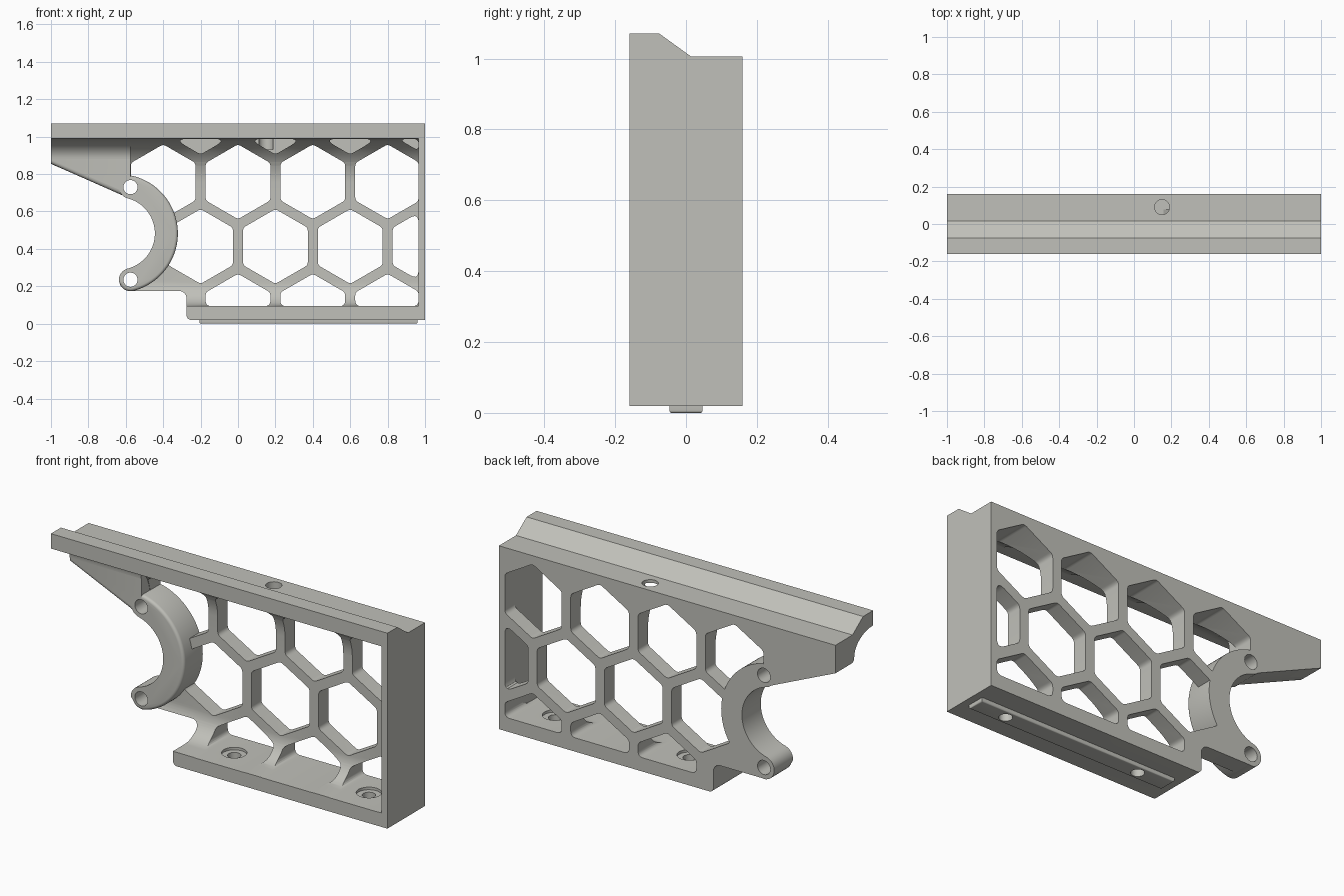
import bpy, bmesh, math
from mathutils import Vector

if "Cube" in bpy.data.objects:
    bpy.data.objects.remove(bpy.data.objects["Cube"])

grey = bpy.data.materials.new("warm grey")
grey.diffuse_color = (0.53, 0.53, 0.49, 1)
grey.use_nodes = True
grey.node_tree.nodes["Principled BSDF"].inputs["Base Color"].default_value = grey.diffuse_color


def arc(cx, cz, rx, rz, a0, a1, n=16):
    """Points on an elliptical arc, angles in degrees."""
    return [(cx + rx * math.cos(math.radians(a0 + (a1 - a0) * i / n)),
             cz + rz * math.sin(math.radians(a0 + (a1 - a0) * i / n))) for i in range(n + 1)]


def prism(name, pts, axis, a, b, bevel=None, size=0.02):
    """Extrude a 2D outline along an axis; bevel is a test on both edge ends."""
    place = {"x": lambda u, v, t: (t, u, v),
             "y": lambda u, v, t: (u, t, v),
             "z": lambda u, v, t: (u, v, t)}[axis]
    bm = bmesh.new()
    lo = [bm.verts.new(place(u, v, a)) for u, v in pts]
    hi = [bm.verts.new(place(u, v, b)) for u, v in pts]
    bm.faces.new(lo)
    bm.faces.new(hi)
    for i in range(len(pts)):
        j = (i + 1) % len(pts)
        bm.faces.new((lo[i], lo[j], hi[j], hi[i]))
    bmesh.ops.recalc_face_normals(bm, faces=bm.faces)
    if bevel:
        edges = [e for e in bm.edges if all(bevel(v.co) for v in e.verts)]
        bmesh.ops.bevel(bm, geom=edges, offset=size, segments=4, profile=0.5, affect="EDGES")
    me = bpy.data.meshes.new(name)
    bm.to_mesh(me)
    bm.free()
    me.materials.append(grey)
    ob = bpy.data.objects.new(name, me)
    bpy.context.collection.objects.link(ob)
    return ob


def cylinder(u, v, r, axis, a, b):
    return prism("cutter", arc(u, v, r, r, 0, 360, 32)[:-1], axis, a, b)


def cut(ob, cutters):
    """Subtract each cutter, then delete it."""
    bpy.context.view_layer.objects.active = ob
    for c in cutters:
        m = ob.modifiers.new("cut", "BOOLEAN")
        m.operation, m.solver, m.object = "DIFFERENCE", "EXACT", c
        bpy.ops.object.modifier_apply(modifier=m.name)
        bpy.data.objects.remove(c)


def clip(pts, axis, limit, sign):
    """Keep the part of a convex outline where sign * coordinate <= sign * limit."""
    out = []
    for p, q in zip(pts, pts[1:] + pts[:1]):
        dp, dq = sign * (p[axis] - limit), sign * (q[axis] - limit)
        if dp <= 0:
            out.append(p)
        if dp * dq < 0:
            t = dp / (dp - dq)
            out.append((p[0] + (q[0] - p[0]) * t, p[1] + (q[1] - p[1]) * t))
    return out


def rounded(pts, r, n=5):
    """Round every corner of an outline."""
    out = []
    for i, p in enumerate(pts):
        p = Vector(p)
        d0 = (Vector(pts[i - 1]) - p)
        d1 = (Vector(pts[(i + 1) % len(pts)]) - p)
        half = d0.angle(d1) / 2
        k = min(r / math.tan(half), 0.45 * d0.length, 0.45 * d1.length)
        a, b = p + d0.normalized() * k, p + d1.normalized() * k
        for j in range(n + 1):
            t = j / n
            out.append(tuple(a * (1 - t) ** 2 + p * 2 * t * (1 - t) + b * t * t))
    return out


def hex_cutter(cx, cz, depth):
    pts = [(cx + 0.2 * math.sin(math.radians(60 * i)), cz + 0.2 * math.cos(math.radians(60 * i)))
           for i in range(6)]
    pts = clip(clip(clip(pts, 0, 0.965, 1), 1, 0.988, 1), 1, 0.094, -1)
    return prism("cutter", rounded(pts, 0.03), "y", -0.4, depth)


CX, CZ = -0.6385, 0.4825          # clamp centre
BOSS_X, BOSS_DZ = -0.575, 0.2475  # clamp screw bosses


def boss_holes():
    return [cylinder(BOSS_X, CZ + s * BOSS_DZ, 0.038, "y", -0.4, 0.4) for s in (1, -1)]


# Main body: rail, thin web and base plate as one filleted cross-section
section = [(0.16, 0.02), (0.16, 1.005), (0.015, 1.005), (-0.075, 1.07), (-0.16, 1.07)]
section += arc(-0.16, 0.755, 0.235, 0.235, 90, 0)
section += arc(-0.06, 0.23, 0.135, 0.135, 0, -90)
section += [(-0.16, 0.095), (-0.16, 0.02)]
body = prism("honeycomb_body", section, "x", -1, 1)

# Open area at the lower left, following the arm, clamp and base end
void = [(-1.1, 0.898), (-0.575, 0.669)] + arc(CX, CZ, 0.305, 0.305, 78, -78, 40)
void += [(-0.575, 0.175)] + arc(-0.315, 0.135, 0.04, 0.04, 90, 0, 6)
void += arc(-0.25, 0.045, 0.025, 0.025, 180, 270, 5) + [(-0.25, -0.1), (-1.1, -0.1)]
cut(body, [prism("cutter", void, "y", -0.4, 0.4)])

# Honeycomb cells, then the blind row under the rail
cells = [(x, 0.759, 0.4) for x in (-0.4, 0, 0.4, 0.8)]
cells += [(x, 0.413, 0.4) for x in (-0.2, 0.2, 0.6, 1.0)]
cells += [(x, 0.067, 0.4) for x in (0, 0.4, 0.8)]
cells += [(x, 1.105, 0.078) for x in (-0.2, 0.2, 0.6, 1.0)]
cut(body, [hex_cutter(*c) for c in cells])

# Screw holes in the body
BASE_HOLES = (-0.022, 0.778)
cut(body, boss_holes() + [cylinder(0.15, 0.09, 0.04, "z", 0.93, 1.2)])
cut(body, [cylinder(x, 0, 0.062, "z", 0.08, 0.12) for x in BASE_HOLES])
cut(body, [cylinder(x, 0, 0.033, "z", -0.1, 0.12) for x in BASE_HOLES])

# Right end wall
prism("end_wall", [(0.965, -0.16), (1, -0.16), (1, 0.16), (0.965, 0.16)], "z", 0.02, 1.0)

# Left support arm with its fillet under the rail
arm = prism("support_arm", [(-1, 1.0), (-1, 0.855), (-0.59, 0.674), (-0.575, 0.70), (-0.575, 1.0)],
            "y", 0, 0.16, lambda c: c.y < 0.01 and c.z < 0.9 and c.x < -0.58)
cut(arm, boss_holes())
fillet = [(0.1, 0.995), (-0.16, 0.99)] + arc(-0.16, 0.88, 0.16, 0.11, 90, 0) + [(0.1, 0.88)]
prism("arm_fillet", fillet, "x", -1, -0.575)

# Curved clamp with round ends
A = math.degrees(math.atan2(BOSS_DZ, BOSS_X - CX))
ring = arc(CX, CZ, 0.317, 0.317, A, -A, 48)
ring += arc(BOSS_X, CZ - BOSS_DZ, 0.0615, 0.0615, -A, -A - 180, 14)[1:-1]
ring += arc(CX, CZ, 0.194, 0.194, -A, A, 40)
ring += arc(BOSS_X, CZ + BOSS_DZ, 0.0615, 0.0615, A + 180, A, 14)[1:-1]
clamp = prism("curved_clamp", ring, "y", 0, 0.16,
              lambda c: c.y < 0.01 and math.hypot(c.x - CX, c.z - CZ) > 0.26, 0.016)
cut(clamp, boss_holes())

# Locating strip under the base
strip = prism("base_strip", [(-0.205, -0.047), (0.96, -0.047), (0.96, 0.047), (-0.205, 0.047)],
              "z", 0, 0.025, lambda c: c.z < 0.01, 0.007)
cut(strip, [cylinder(x, 0, 0.033, "z", -0.1, 0.1) for x in BASE_HOLES])

# Smooth curved faces, keep edges sharp
for ob in bpy.context.scene.objects:
    ob.select_set(True)
    bpy.context.view_layer.objects.active = ob
bpy.ops.object.shade_smooth_by_angle(angle=math.radians(30))
